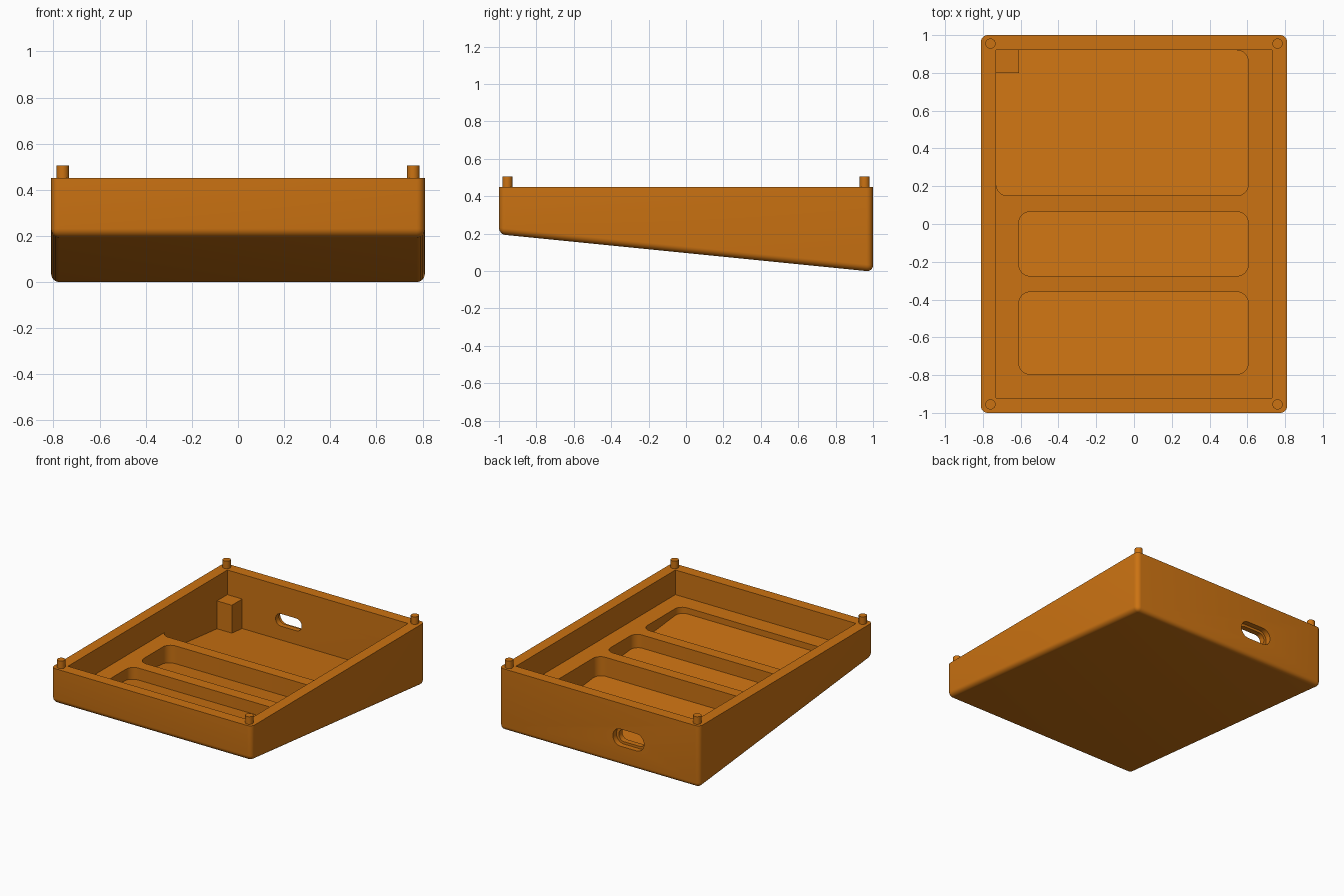
import bpy, bmesh, math

if "Cube" in bpy.data.objects:
    bpy.data.objects.remove(bpy.data.objects["Cube"])

orange = bpy.data.materials.new("orange plastic")
orange.diffuse_color = (0.6, 0.17, 0.006, 1)
orange.use_nodes = True
orange.node_tree.nodes["Principled BSDF"].inputs["Base Color"].default_value = orange.diffuse_color

SLOPE = -0.1


def underside(y, offset=0.0):
    return 0.0965 + offset + SLOPE * y


def make(name, bm):
    bmesh.ops.recalc_face_normals(bm, faces=bm.faces)
    mesh = bpy.data.meshes.new(name)
    bm.to_mesh(mesh)
    bm.free()
    mesh.materials.append(orange)
    ob = bpy.data.objects.new(name, mesh)
    bpy.context.collection.objects.link(ob)
    return ob


def prism(name, low, high):
    """Closed solid between two matching outlines."""
    bm = bmesh.new()
    a = [bm.verts.new(p) for p in low]
    b = [bm.verts.new(p) for p in high]
    n = len(a)
    bm.faces.new(a[::-1])
    bm.faces.new(b)
    for i in range(n):
        j = (i + 1) % n
        bm.faces.new((a[i], a[j], b[j], b[i]))
    return make(name, bm)


def rounded(u0, u1, v0, v1, r, steps=8):
    pts = []
    for k, (u, v) in enumerate([(u1 - r, v1 - r), (u0 + r, v1 - r),
                                (u0 + r, v0 + r), (u1 - r, v0 + r)]):
        for i in range(steps + 1):
            t = math.pi / 2 * (k + i / steps)
            pts.append((u + r * math.cos(t), v + r * math.sin(t)))
    return pts


def box(name, x0, x1, y0, y1, z0, z1):
    pts = [(x0, y0), (x1, y0), (x1, y1), (x0, y1)]
    return prism(name, [(x, y, z0) for x, y in pts], [(x, y, z1) for x, y in pts])


def combine(body, other, op):
    mod = body.modifiers.new(other.name, 'BOOLEAN')
    mod.operation = op
    mod.solver = 'EXACT'
    mod.object = other
    bpy.context.view_layer.objects.active = body
    bpy.ops.object.modifier_apply(modifier=mod.name)
    bpy.data.objects.remove(other)


# Wedge-shaped case with rounded sides and underside
rect = [(-0.81, -1), (0.81, -1), (0.81, 1), (-0.81, 1)]
case = prism("case", [(x, y, underside(y)) for x, y in rect],
             [(x, y, 0.45) for x, y in rect])
bm = bmesh.new()
bm.from_mesh(case.data)
edges = [e for e in bm.edges if min(v.co.z for v in e.verts) < 0.4]
bmesh.ops.bevel(bm, geom=edges, offset=0.035, segments=6, profile=0.5, affect='EDGES')
bm.to_mesh(case.data)
bm.free()

# Open tray with a level floor
combine(case, box("tray_cut", -0.73, 0.73, -0.92, 0.92, 0.27, 0.6), 'DIFFERENCE')

# Rounded pockets whose bottoms follow the sloping underside
for x0, x1, y0, y1 in [(-0.73, 0.605, 0.15, 0.92),
                       (-0.61, 0.605, -0.275, 0.065),
                       (-0.61, 0.605, -0.795, -0.36)]:
    pts = rounded(x0, x1, y0, y1, 0.06)
    cut = prism("pocket_cut", [(x, y, underside(y, 0.05)) for x, y in pts],
                [(x, y, 0.35) for x, y in pts])
    combine(case, cut, 'DIFFERENCE')

# Corner post in the rear pocket
combine(case, box("corner_post", -0.75, -0.61, 0.8, 0.94, 0.045, 0.27), 'UNION')

# Stepped cable slot through the rear wall
for w, h, y0, y1 in [(0.21, 0.09, 0.86, 1.1), (0.25, 0.125, 0.96, 1.1)]:
    pts = rounded(-0.235 - w / 2, -0.235 + w / 2, 0.2 - h / 2, 0.2 + h / 2, h / 2 - 0.002)
    cut = prism("slot_cut", [(x, y0, z) for x, z in pts], [(x, y1, z) for x, z in pts])
    combine(case, cut, 'DIFFERENCE')

# Locating pegs on the rim corners
parts = [case]
for sx, sy, side in [(-1, -1, "front_left"), (1, -1, "front_right"),
                     (-1, 1, "rear_left"), (1, 1, "rear_right")]:
    ring = [(sx * 0.76 + 0.027 * math.cos(t), sy * 0.955 + 0.027 * math.sin(t))
            for t in (2 * math.pi * i / 32 for i in range(32))]
    parts.append(prism("peg_" + side, [(x, y, 0.44) for x, y in ring],
                       [(x, y, 0.505) for x, y in ring]))

# Smooth rounded areas, keep corners crisp
bpy.ops.object.select_all(action='DESELECT')
for ob in parts:
    ob.select_set(True)
bpy.context.view_layer.objects.active = case
bpy.ops.object.shade_smooth_by_angle(angle=math.radians(30))
